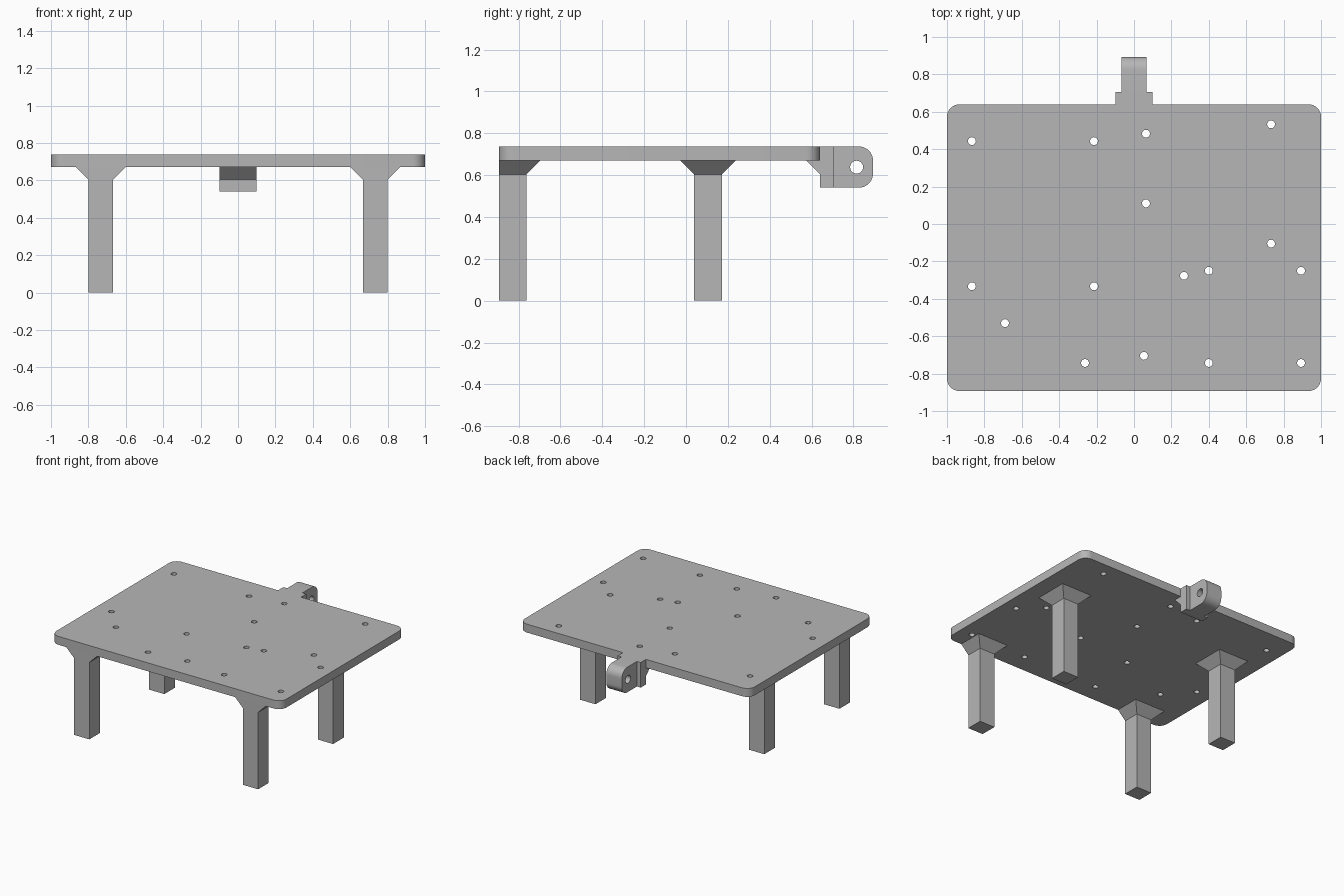
import bpy, bmesh
from math import sin, cos, pi, radians
from mathutils import Matrix

cube = bpy.data.objects.get("Cube")
if cube:
    bpy.data.objects.remove(cube, do_unlink=True)

gray = bpy.data.materials.new("plain gray")
gray.use_nodes = True
gray.diffuse_color = (0.47, 0.47, 0.47, 1)
gray.node_tree.nodes["Principled BSDF"].inputs["Base Color"].default_value = gray.diffuse_color

# Maps a flat profile (x, y) to (y, z), extruded along x
SIDEWAYS = Matrix(((0, 0, 1, 0), (1, 0, 0, 0), (0, 1, 0, 0), (0, 0, 0, 1)))


def finish(name, bm):
    bmesh.ops.remove_doubles(bm, verts=bm.verts, dist=0.0002)
    bmesh.ops.recalc_face_normals(bm, faces=bm.faces)
    mesh = bpy.data.meshes.new(name)
    bm.to_mesh(mesh)
    bm.free()
    mesh.materials.append(gray)
    obj = bpy.data.objects.new(name, mesh)
    bpy.context.collection.objects.link(obj)
    bpy.ops.object.select_all(action="DESELECT")
    obj.select_set(True)
    bpy.context.view_layer.objects.active = obj
    bpy.ops.object.shade_smooth_by_angle(angle=radians(30))
    return obj


def arc(cx, cy, r, start, end, steps):
    angles = [start + (end - start) * i / steps for i in range(steps + 1)]
    return [(cx + r * cos(a), cy + r * sin(a)) for a in angles]


def circle(cx, cy, r, steps=24):
    return arc(cx, cy, r, 0, 2 * pi, steps)[:-1]


def extrude(name, loops, low, high, matrix=Matrix()):
    """Solid from an outline plus hole loops, spanning low..high."""
    curve = bpy.data.curves.new(name + "_profile", "CURVE")
    curve.dimensions = "2D"
    curve.fill_mode = "BOTH"
    curve.extrude = (high - low) / 2
    for loop in loops:
        spline = curve.splines.new("POLY")
        spline.points.add(len(loop) - 1)
        for point, (x, y) in zip(spline.points, loop):
            point.co = (x, y, 0, 1)
        spline.use_cyclic_u = True
    temp = bpy.data.objects.new(name + "_profile", curve)
    bpy.context.collection.objects.link(temp)
    graph = bpy.context.evaluated_depsgraph_get()
    mesh = bpy.data.meshes.new_from_object(temp.evaluated_get(graph))
    bm = bmesh.new()
    bm.from_mesh(mesh)
    bm.transform(matrix @ Matrix.Translation((0, 0, (low + high) / 2)))
    bpy.data.objects.remove(temp, do_unlink=True)
    bpy.data.curves.remove(curve)
    bpy.data.meshes.remove(mesh)
    return finish(name, bm)


FRONT, BACK = -0.893, 0.64
UNDER, TOP, BOTTOM = 0.671, 0.737, 0.54
FLARE = 0.067

# Plate with rounded corners and screw holes
r = 0.067
outline = (arc(1 - r, BACK - r, r, 0, pi / 2, 8)
           + arc(r - 1, BACK - r, r, pi / 2, pi, 8)
           + arc(r - 1, FRONT + r, r, pi, 1.5 * pi, 8)
           + arc(1 - r, FRONT + r, r, 1.5 * pi, 2 * pi, 8))
holes = [(-0.867, 0.443), (-0.214, 0.443), (0.064, 0.483), (0.733, 0.533),
         (0.064, 0.11), (0.733, -0.105), (0.267, -0.277), (0.4, -0.25),
         (0.893, -0.25), (-0.867, -0.333), (-0.214, -0.333), (-0.69, -0.53),
         (-0.262, -0.743), (0.053, -0.705), (0.4, -0.743), (0.893, -0.743)]
extrude("plate", [outline] + [circle(x, y, 0.021) for x, y in holes], UNDER, TOP)


# Square legs that flare out under the plate
def leg(name, x0, x1, y0, y1, flare_front):
    bm = bmesh.new()
    rings = []
    for z, f in ((0, 0), (UNDER - FLARE, 0), (UNDER, FLARE)):
        yf = y0 - f * flare_front
        corners = ((x0 - f, yf), (x1 + f, yf), (x1 + f, y1 + f), (x0 - f, y1 + f))
        rings.append([bm.verts.new((x, y, z)) for x, y in corners])
    bm.faces.new(rings[0])
    bm.faces.new(rings[-1])
    for a, b in zip(rings, rings[1:]):
        for i in range(4):
            j = (i + 1) % 4
            bm.faces.new((a[i], a[j], b[j], b[i]))
    finish(name, bm)


for side, x0 in (("left", 0.667), ("right", -0.8)):
    leg("front_leg_" + side, x0, x0 + 0.133, FRONT, FRONT + 0.13, 0)
    leg("back_leg_" + side, x0, x0 + 0.133, 0.038, 0.171, 1)

# Hinge mount against the back edge, with a sloped brace under the plate
mount = [(BACK, BOTTOM), (0.705, BOTTOM), (0.705, TOP), (BACK, TOP),
         (BACK, UNDER), (BACK - FLARE, UNDER), (BACK, UNDER - FLARE)]
extrude("hinge_mount", [mount], -0.1, 0.1, SIDEWAYS)

# Rounded hinge tongue with a pin hole
r = 0.067
end = 0.893
tongue = ([(0.705, TOP), (0.705, BOTTOM)]
          + arc(end - r, BOTTOM + r, r, -pi / 2, 0, 10)
          + arc(end - r, TOP - r, r, 0, pi / 2, 10))
extrude("hinge_tongue", [tongue, circle(0.815, 0.638, 0.031)], -0.067, 0.067, SIDEWAYS)
